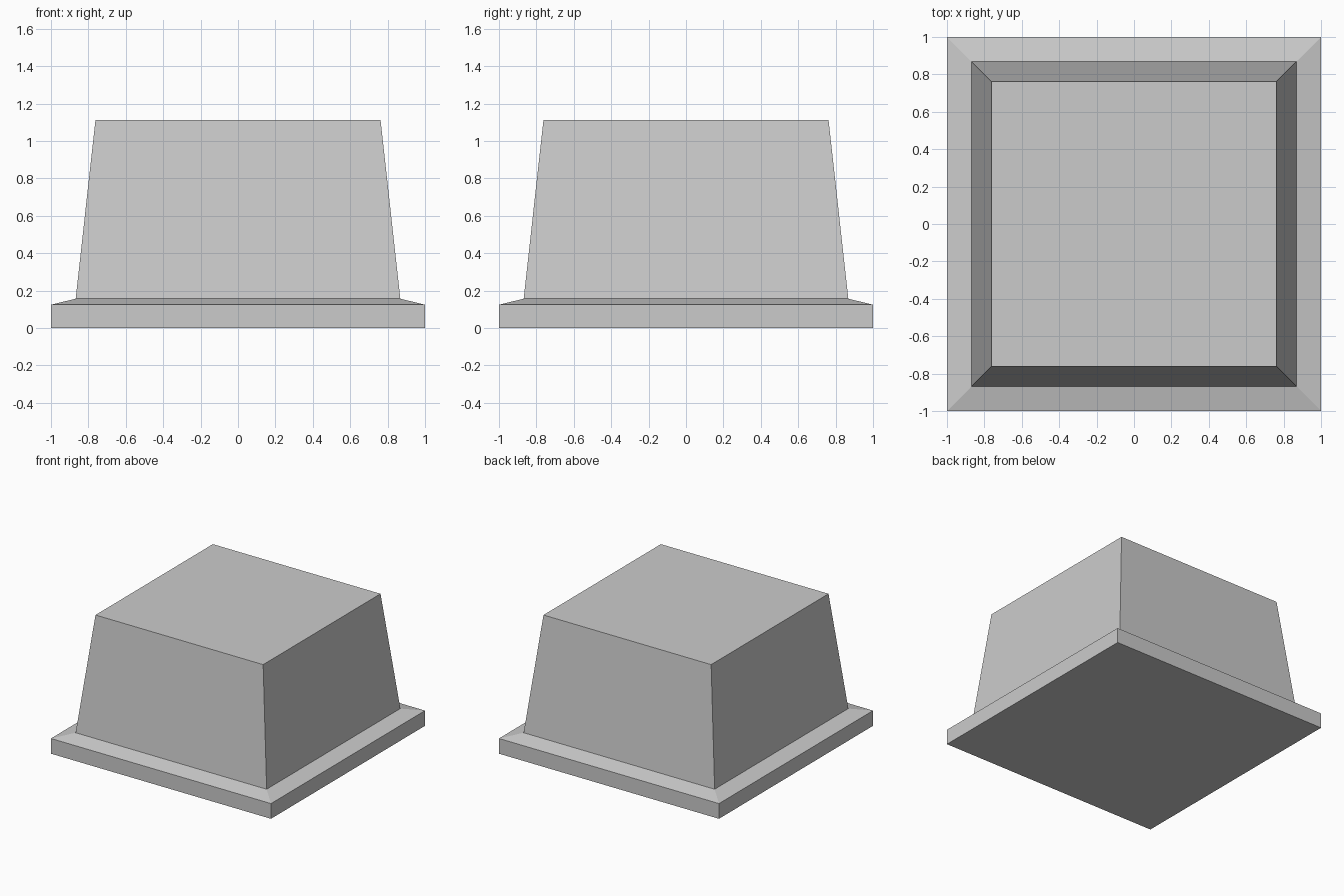
import bpy, bmesh

if "Cube" in bpy.data.objects:
    bpy.data.objects.remove(bpy.data.objects["Cube"])

# Square cross-sections from bottom to top: (half width, height)
PROFILE = [(1.0, 0.0), (1.0, 0.125), (0.868, 0.157), (0.762, 1.112)]
CORNERS = [(-1, -1), (1, -1), (1, 1), (-1, 1)]

bm = bmesh.new()
rings = [[bm.verts.new((sx * h, sy * h, z)) for sx, sy in CORNERS]
         for h, z in PROFILE]

# Flange rim, sloped ledge and tapered walls
for low, high in zip(rings, rings[1:]):
    for i in range(4):
        j = (i + 1) % 4
        bm.faces.new((low[i], low[j], high[j], high[i]))

# Flat underside and top
bm.faces.new(rings[0][::-1])
bm.faces.new(rings[-1])

mesh = bpy.data.meshes.new("flanged_block")
bm.to_mesh(mesh)
bm.free()
block = bpy.data.objects.new("flanged_block", mesh)
bpy.context.collection.objects.link(block)
